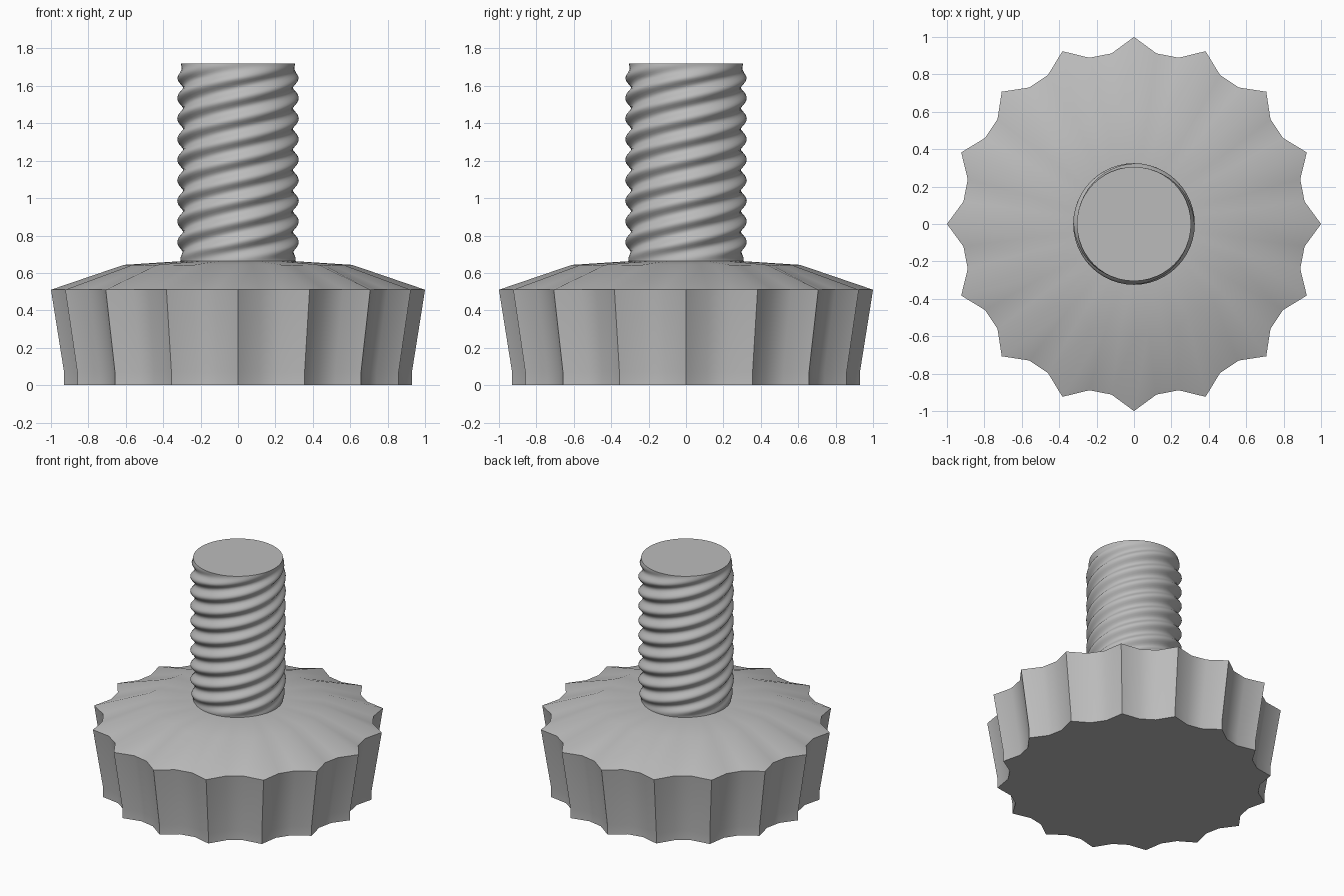
import bpy
import bmesh
from math import cos, sin, pi, radians

cube = bpy.data.objects.get("Cube")
if cube:
    bpy.data.objects.remove(cube, do_unlink=True)

# Single plain grey
grey = bpy.data.materials.new("plain grey")
grey.use_nodes = True
colour = (0.5, 0.5, 0.5, 1)
grey.diffuse_color = colour
grey.node_tree.nodes["Principled BSDF"].inputs["Base Color"].default_value = colour


def loft(name, rings, smooth_angle):
    """Skin a stack of point rings and cap both ends."""
    bm = bmesh.new()
    loops = [[bm.verts.new(p) for p in ring] for ring in rings]
    n = len(loops[0])
    for low, high in zip(loops, loops[1:]):
        for i in range(n):
            j = (i + 1) % n
            bm.faces.new((low[i], low[j], high[j], high[i]))
    bm.faces.new(loops[0][::-1])
    bm.faces.new(loops[-1])
    mesh = bpy.data.meshes.new(name)
    bm.to_mesh(mesh)
    bm.free()
    mesh.materials.append(grey)
    obj = bpy.data.objects.new(name, mesh)
    bpy.context.collection.objects.link(obj)
    bpy.ops.object.select_all(action="DESELECT")
    obj.select_set(True)
    bpy.context.view_layer.objects.active = obj
    bpy.ops.object.shade_smooth_by_angle(angle=radians(smooth_angle))
    return obj


# Scalloped knob: sixteen pointed lobes, three points per lobe
LOBES = 16
STEPS = LOBES * 3


def knob_ring(tip, valley, z):
    ring = []
    for i in range(STEPS):
        a = 2 * pi * i / STEPS
        r = tip if i % 3 == 0 else valley
        ring.append((r * cos(a), r * sin(a), z))
    return ring


knob_profile = [
    (0.93, 0.856, 0),
    (0.93, 0.856, 0.07),
    (1.0, 0.92, 0.51),
    (0.61, 0.575, 0.643),
    (0.3, 0.3, 0.663),
]
loft("knob", [knob_ring(*p) for p in knob_profile], 30)

# Threaded stem: four-start right-handed helix fading out at both ends
BOTTOM, TOP = 0.655, 1.72
LEVELS, SIDES = 90, 48
PITCH, STARTS = 0.11, 4
CORE, DEPTH = 0.309, 0.016


def stem_ring(level):
    z = BOTTOM + (TOP - BOTTOM) * level / LEVELS
    fade = min(1, (z - BOTTOM) / 0.08, (TOP - z) / 0.08)
    ring = []
    for i in range(SIDES):
        a = 2 * pi * i / SIDES
        wave = cos(2 * pi * (z - BOTTOM) / PITCH - STARTS * a)
        r = CORE - 0.004 * (1 - fade) + DEPTH * fade * wave
        ring.append((r * cos(a), r * sin(a), z))
    return ring


loft("threaded_stem", [stem_ring(k) for k in range(LEVELS + 1)], 40)
